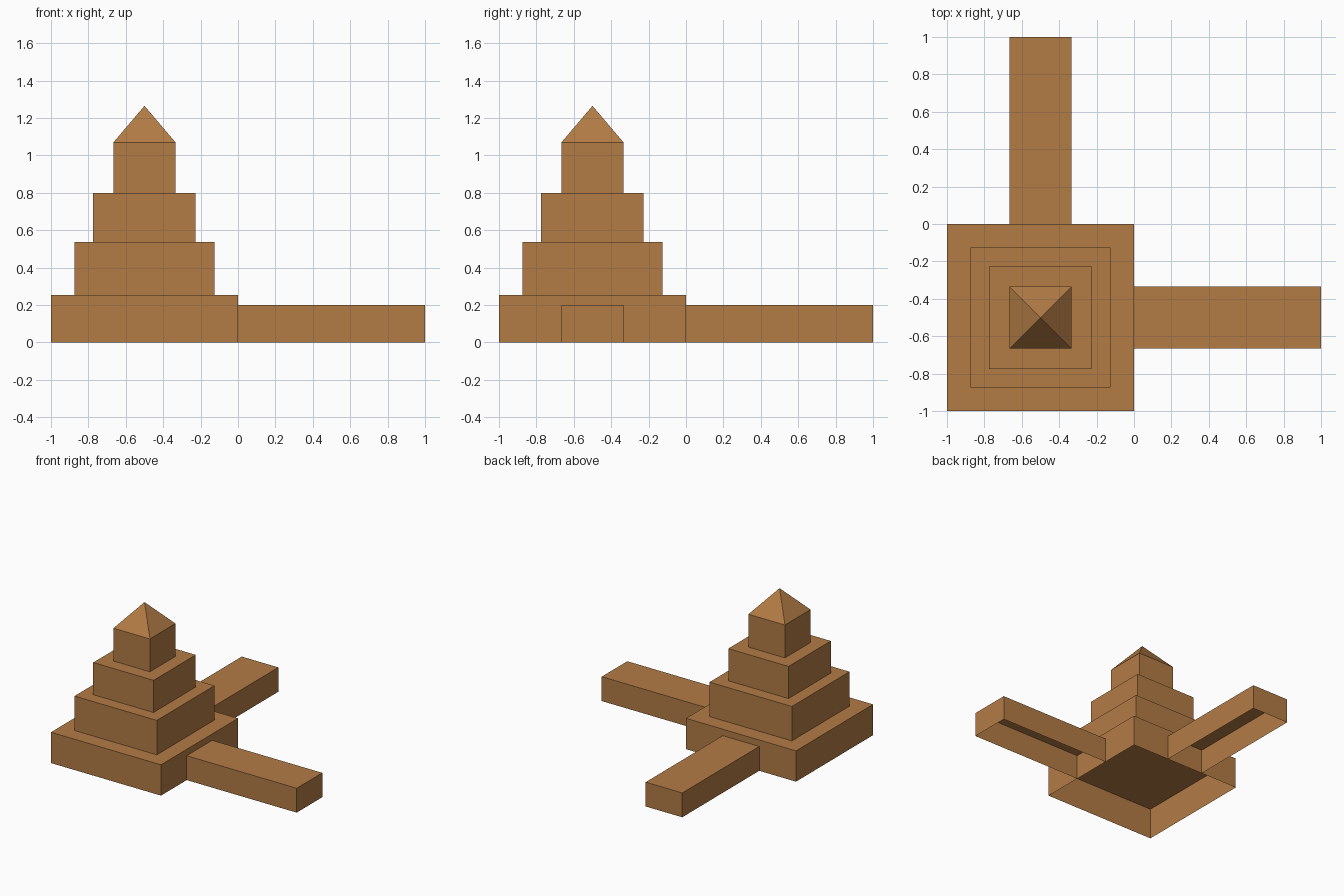
import bpy
import bmesh
from mathutils import Matrix, Vector

if "Cube" in bpy.data.objects:
    bpy.data.objects.remove(bpy.data.objects["Cube"])

brown = bpy.data.materials.new("warm_brown")
brown.diffuse_color = (0.45, 0.20, 0.06, 1)
brown.use_nodes = True
brown.node_tree.nodes["Principled BSDF"].inputs["Base Color"].default_value = brown.diffuse_color

CENTRE = -0.5  # tower axis in x and y


def finish(bm, name):
    """Remove the underside (parts are open shells) and make the object."""
    bmesh.ops.recalc_face_normals(bm, faces=bm.faces)
    bottoms = [f for f in bm.faces if f.normal.z < -0.9]
    bmesh.ops.delete(bm, geom=bottoms, context='FACES')
    mesh = bpy.data.meshes.new(name)
    bm.to_mesh(mesh)
    bm.free()
    mesh.materials.append(brown)
    obj = bpy.data.objects.new(name, mesh)
    bpy.context.collection.objects.link(obj)


def open_box(name, low, high):
    low, high = Vector(low), Vector(high)
    bm = bmesh.new()
    place = Matrix.Translation((low + high) / 2) @ Matrix.Diagonal((*(high - low), 1))
    bmesh.ops.create_cube(bm, size=1, matrix=place)
    finish(bm, name)


# Stepped tower: half width and top height of each tier
tiers = [("base_tier", 0.5, 0.253), ("second_tier", 0.374, 0.536),
         ("third_tier", 0.274, 0.80), ("top_tier", 0.166, 1.07)]
z = 0
for name, half, top in tiers:
    open_box(name, (CENTRE - half, CENTRE - half, z), (CENTRE + half, CENTRE + half, top))
    z = top

# Pyramid roof
bm = bmesh.new()
bmesh.ops.create_cube(bm, size=2 * half,
                      matrix=Matrix.Translation((CENTRE, CENTRE, z + half)))
upper = [v for v in bm.verts if v.co.z > z + half]
bmesh.ops.pointmerge(bm, verts=upper, merge_co=(CENTRE, CENTRE, 1.265))
finish(bm, "pyramid_roof")

# Two low walls leaving the base to the right and to the back
open_box("right_wall", (0, CENTRE - half, 0), (1, CENTRE + half, 0.2))
open_box("back_wall", (CENTRE - half, 0, 0), (CENTRE + half, 1, 0.2))
